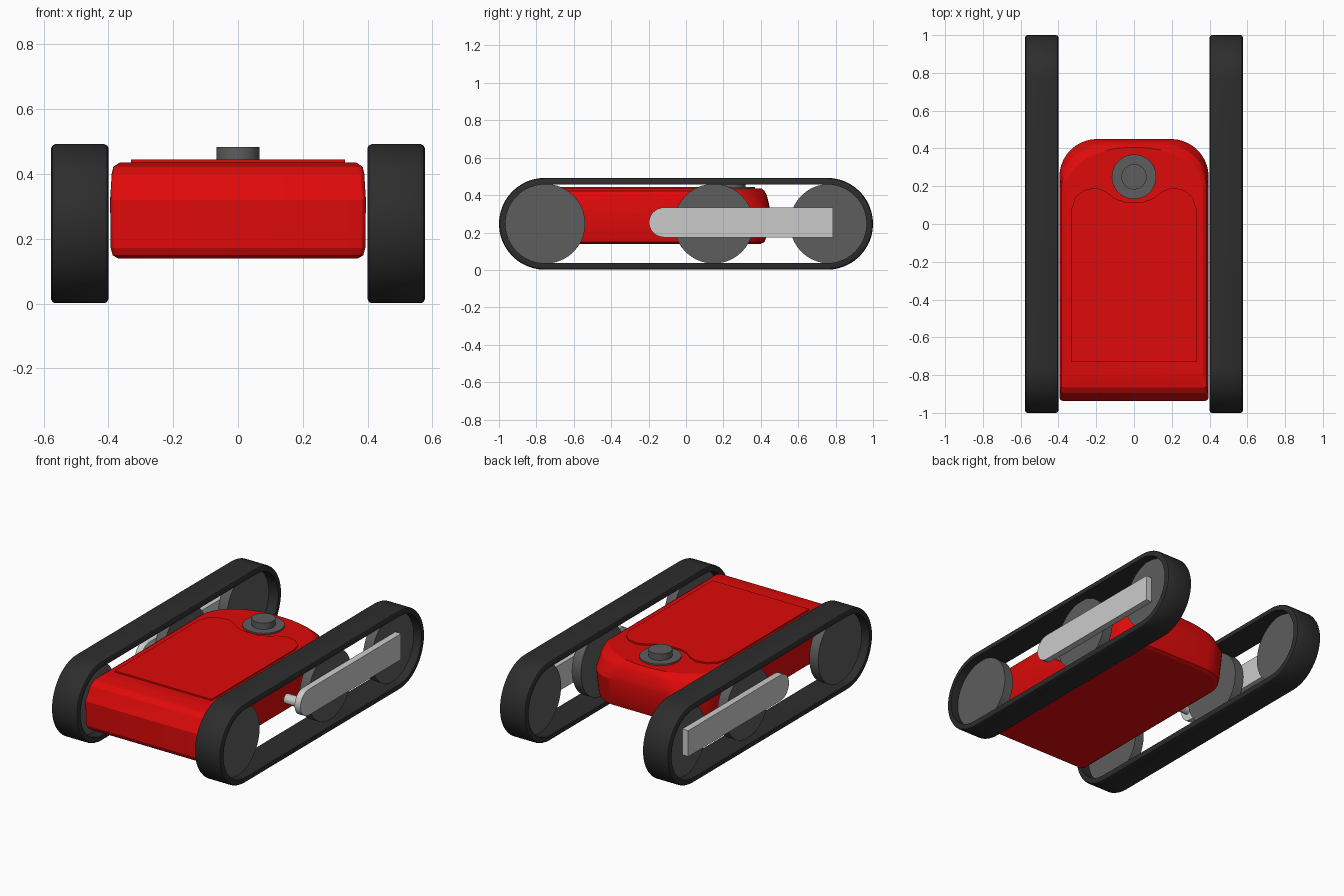
import bpy, bmesh
from math import sin, cos, pi, radians

if "Cube" in bpy.data.objects:
    bpy.data.objects.remove(bpy.data.objects["Cube"])


def material(name, rgb):
    m = bpy.data.materials.new(name)
    m.diffuse_color = (*rgb, 1)
    m.use_nodes = True
    m.node_tree.nodes["Principled BSDF"].inputs["Base Color"].default_value = m.diffuse_color
    return m


RED = material("red_paint", (0.74, 0.003, 0.003))
RUBBER = material("black_rubber", (0.026, 0.026, 0.026))
DARK = material("dark_grey", (0.11, 0.11, 0.11))
LIGHT = material("light_grey", (0.7, 0.7, 0.7))


def loft(name, rings, mat, closed=False, angle=30):
    """Skin a list of equal-length point rings; cap the ends unless closed."""
    bm = bmesh.new()
    rows = [[bm.verts.new(p) for p in ring] for ring in rings]
    n = len(rows[0])
    pairs = list(zip(rows, rows[1:]))
    if closed:
        pairs.append((rows[-1], rows[0]))
    else:
        bm.faces.new(rows[0])
        bm.faces.new(rows[-1])
    for a, b in pairs:
        for i in range(n):
            j = (i + 1) % n
            bm.faces.new((a[i], a[j], b[j], b[i]))
    bmesh.ops.recalc_face_normals(bm, faces=bm.faces)
    me = bpy.data.meshes.new(name)
    bm.to_mesh(me)
    bm.free()
    ob = bpy.data.objects.new(name, me)
    bpy.context.collection.objects.link(ob)
    me.materials.append(mat)
    bpy.ops.object.select_all(action='DESELECT')
    ob.select_set(True)
    bpy.context.view_layer.objects.active = ob
    bpy.ops.object.shade_smooth_by_angle(angle=radians(angle))
    return ob


def arc(cu, cv, ru, rv, a0, a1, n):
    return [(cu + ru * cos(radians(a0 + (a1 - a0) * i / n)),
             cv + rv * sin(radians(a0 + (a1 - a0) * i / n))) for i in range(n + 1)]


def side_prism(name, outline, x0, x1, mat):
    return loft(name, [[(x, y, z) for y, z in outline] for x in (x0, x1)], mat)


def disc(name, y, r, z0, z1):
    ring = arc(0, y, r, r, 0, 360, 40)[:-1]
    return loft(name, [[(u, v, z) for u, v in ring] for z in (z0, z1)], DARK)


# Hull: stacked plan outlines with a rounded nose and cut rear corners
def hull_outline(hw, front, rear, rx, ry, z):
    right = arc(hw - 0.02, front + 0.02, 0.02, 0.02, -90, 0, 3)
    right += arc(hw - rx, rear - ry, rx, ry, 0, 90, 10)
    left = [(-x, y) for x, y in reversed(right)]
    return [(x, y, z) for x, y in right + left]


levels = [(0.370, -0.91, 0.400, 0.18, 0.18, 0.139),
          (0.387, -0.925, 0.420, 0.19, 0.19, 0.149),
          (0.393, -0.935, 0.428, 0.20, 0.20, 0.172),
          (0.395, -0.937, 0.450, 0.20, 0.20, 0.320),
          (0.393, -0.920, 0.444, 0.22, 0.21, 0.350),
          (0.390, -0.895, 0.432, 0.28, 0.22, 0.400),
          (0.385, -0.865, 0.420, 0.34, 0.23, 0.422),
          (0.366, -0.80, 0.405, 0.34, 0.23, 0.435)]
loft("hull", [hull_outline(*v) for v in levels], RED, angle=20)

# Raised top hatch with a notch around the turret
half = [(0.33, -0.73), (0.33, 0.08), (0.312, 0.14), (0.265, 0.18), (0.20, 0.192),
        (0.15, 0.172), (0.10, 0.135), (0.05, 0.117)]
hatch = half + [(-x, y) for x, y in reversed(half)]
loft("top_hatch", [[(x, y, z) for x, y in hatch] for z in (0.43, 0.444)], RED)

# Turret disc and knob
disc("turret_base", 0.25, 0.118, 0.42, 0.444)
disc("turret_knob", 0.25, 0.067, 0.44, 0.483)

# Running gear on both sides
ZC, YC, R = 0.2465, 0.7545, 0.2455
section = [(0.400, 0.035), (0.400, 0.012), (0.404, 0.004), (0.412, 0),
           (0.565, 0), (0.573, 0.004), (0.577, 0.012), (0.577, 0.035)]
arm = arc(-0.115, 0.254, 0.083, 0.08, 90, 270, 14) + [(0.785, 0.174), (0.785, 0.334)]
for side, s in (("right", 1), ("left", -1)):
    # Hollow rubber track: section swept round a stadium
    rings = []
    for cy, a0 in ((YC, -90), (-YC, 90)):
        for i in range(25):
            a = radians(a0 + 180 * i / 24)
            rings.append([(s * x, cy + (R - d) * cos(a), ZC + (R - d) * sin(a))
                          for x, d in section])
    loft(side + "_track", rings, RUBBER, closed=True)

    # Road wheels
    for label, y in (("front", -0.752), ("middle", 0.148), ("rear", 0.768)):
        side_prism(f"{side}_{label}_wheel", arc(y, 0.247, 0.213, 0.213, 0, 360, 40)[:-1],
                   s * 0.465, s * 0.525, DARK)

    # Support arm outside the wheels, with a stub axle at its rounded end
    side_prism(side + "_arm", arm, s * 0.525, s * 0.565, LIGHT)
    side_prism(side + "_stub_axle", arc(-0.14, 0.25, 0.03, 0.03, 0, 360, 12)[:-1],
               s * 0.43, s * 0.53, LIGHT)
